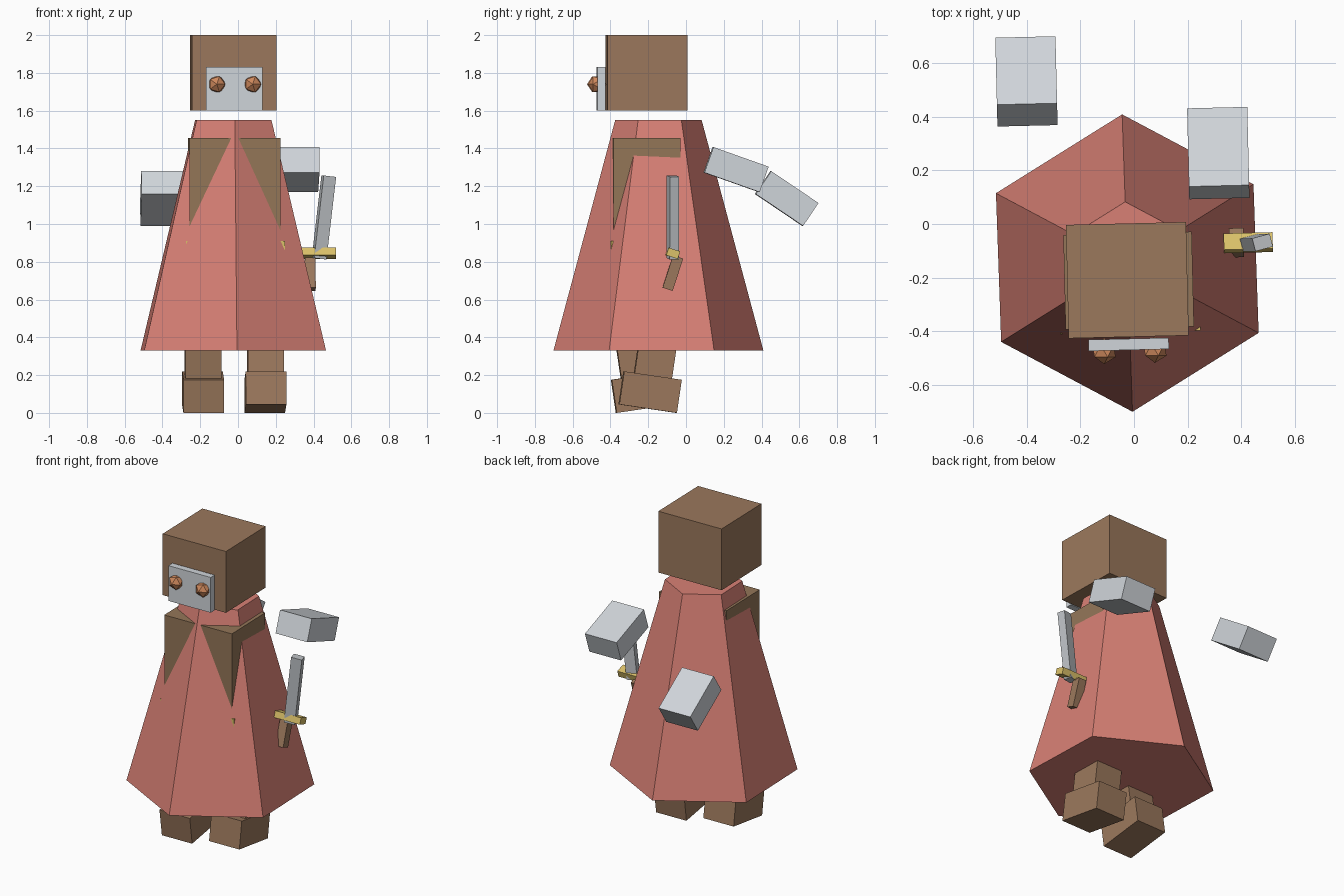
import bpy
from math import radians, pi

if "Cube" in bpy.data.objects:
    bpy.data.objects.remove(bpy.data.objects["Cube"], do_unlink=True)


def material(name, rgb):
    """Flat material from an 8-bit colour, stored as linear values."""
    col = [((c / 255 + 0.055) / 1.055) ** 2.4 for c in rgb] + [1.0]
    m = bpy.data.materials.new(name)
    m.use_nodes = True
    m.diffuse_color = col
    m.node_tree.nodes["Principled BSDF"].inputs["Base Color"].default_value = col
    return m


BROWN = material("brown", (155, 120, 92))
OLIVE = material("olive brown", (148, 118, 88))
RED = material("cloak red", (216, 128, 117))
GREY = material("pale grey", (208, 213, 218))
STEEL = material("steel", (188, 192, 196))
GOLD = material("gold", (220, 194, 106))
COPPER = material("copper", (206, 136, 92))


def finish(name, mat):
    ob = bpy.context.object
    ob.name = name
    ob.data.name = name
    ob.data.materials.append(mat)
    return ob


def box(name, mat, centre, size, rot=(0, 0, 0)):
    """Box with a size, centre and rotation in degrees."""
    bpy.ops.mesh.primitive_cube_add(size=1, location=centre,
                                    rotation=[radians(a) for a in rot])
    ob = finish(name, mat)
    ob.scale = size
    return ob


TURN = 1.4  # the whole figure is turned slightly about z

# Head with face plate and faceted eyes
box("head", BROWN, (-0.025, -0.21, 1.8), (0.449, 0.424, 0.4), (0, 0, TURN))
box("face_plate", GREY, (-0.02, -0.45, 1.715), (0.3, 0.042, 0.23), (0, 0, TURN))
for side, x, y in (("right", -0.112, -0.475), ("left", 0.078, -0.47)):
    bpy.ops.mesh.primitive_ico_sphere_add(subdivisions=1, radius=0.049,
                                          location=(x, y, 1.74),
                                          rotation=(pi / 2, 0, 0))
    finish(side + "_eye", COPPER)

# Torso and belt, poking through the cloak
box("torso", OLIVE, (-0.02, -0.212, 1.06), (0.48, 0.355, 0.79), (0, 0, TURN))
box("belt", GOLD, (-0.018, -0.212, 0.87), (0.523, 0.385, 0.08), (0, 0, TURN))

# Six-sided cloak with a corner at the front
bpy.ops.mesh.primitive_cone_add(vertices=6, radius1=0.556, radius2=0.229,
                                depth=1.22, location=(-0.025, -0.146, 0.94),
                                rotation=(0, 0, radians(2)))
finish("cloak", RED)

# Striding legs and feet, tilted opposite ways
for side, x, tilt, foot_y, leg_y in (("left", 0.145, -8.4, -0.19, -0.145),
                                     ("right", -0.185, 8.4, -0.23, -0.275)):
    box(side + "_foot", BROWN, (x, foot_y, 0.11), (0.215, 0.308, 0.177), (tilt, 0, TURN))
    box(side + "_leg", BROWN, (x, leg_y, 0.4), (0.19, 0.2, 0.5), (tilt, 0, TURN))

# Floating arms swept back
box("left_arm", GREY, (0.315, 0.265, 1.288), (0.225, 0.31, 0.143), (-19.5, 0, TURN))
box("right_arm", GREY, (-0.402, 0.533, 1.135), (0.225, 0.302, 0.146), (-34, 0, TURN))

# Sword
box("sword_blade", STEEL, (0.455, -0.07, 1.035), (0.068, 0.05, 0.44), (1.5, 6.5, 15))
box("sword_guard", GOLD, (0.427, -0.07, 0.845), (0.183, 0.064, 0.042), (-18, 0, 1.5))
box("sword_handle", BROWN, (0.383, -0.07, 0.74), (0.055, 0.056, 0.18), (-18, 0, 1.5))
